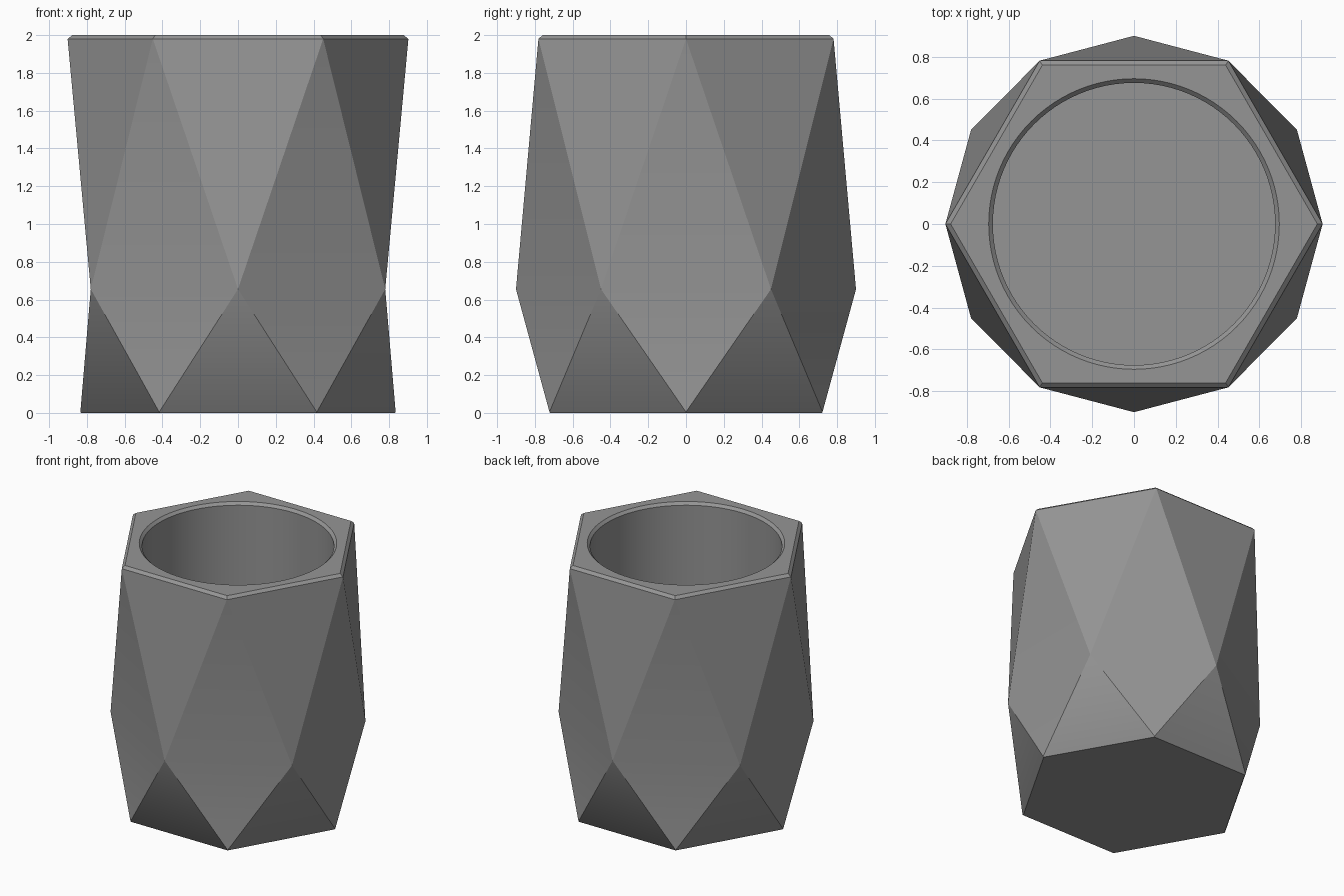
import bpy, bmesh, math

if "Cube" in bpy.data.objects:
    bpy.data.objects.remove(bpy.data.objects["Cube"])

MID_Z, TOP_Z = 0.655, 2.0
FLOOR_Z, BORE_R, LIP = 0.1, 0.675, 0.02

bm = bmesh.new()


def ring(count, radius, z, turn=0.0):
    """Closed ring of vertices around the z axis."""
    return [bm.verts.new((radius * math.cos(turn + 2 * math.pi * i / count),
                          radius * math.sin(turn + 2 * math.pi * i / count), z))
            for i in range(count)]


def loop_edges(verts):
    return [bm.edges.get((v, verts[i - 1])) for i, v in enumerate(verts)]


# Faceted outer shell: three hexagons, the middle one turned by 30 degrees
base = ring(6, 0.835, 0)
waist = ring(6, 0.9, MID_Z, math.radians(30))
rim = ring(6, 0.9, TOP_Z)
for i in range(6):
    j = (i + 1) % 6
    bm.faces.new((base[i], base[j], waist[i]))
    bm.faces.new((waist[i], base[j], waist[j]))
    bm.faces.new((rim[j], rim[i], waist[i]))
    bm.faces.new((rim[j], waist[i], waist[j]))
bm.faces.new(base[::-1])
top = bm.faces.new(rim)

# Chamfers on the rim and a tiny one on the base
for verts, size in ((rim, 0.02), (base, 0.005)):
    bmesh.ops.bevel(bm, geom=loop_edges(verts), offset=size, segments=1,
                    affect='EDGES', clamp_overlap=True)

# Open the top face
bm.faces.ensure_lookup_table()
top = max(bm.faces, key=lambda f: f.calc_center_median().z)
rim_edges = list(top.edges)
bmesh.ops.delete(bm, geom=[top], context='FACES_ONLY')

# Round bore with chamfered lip and flat floor
N = 96
rings = [ring(N, BORE_R + LIP, TOP_Z), ring(N, BORE_R, TOP_Z - LIP), ring(N, BORE_R, FLOOR_Z)]
for a, b in zip(rings, rings[1:]):
    for i in range(N):
        j = (i + 1) % N
        bm.faces.new((a[i], a[j], b[j], b[i]))
bm.faces.new(rings[-1])

# Flat rim between hexagon and bore
bmesh.ops.triangle_fill(bm, edges=rim_edges + loop_edges(rings[0]),
                        use_beauty=True, normal=(0, 0, 1))
bmesh.ops.recalc_face_normals(bm, faces=bm.faces)

mesh = bpy.data.meshes.new("faceted_cup")
bm.to_mesh(mesh)
bm.free()
cup = bpy.data.objects.new("faceted_cup", mesh)
bpy.context.collection.objects.link(cup)

grey = bpy.data.materials.new("mid grey")
grey.diffuse_color = (0.3, 0.3, 0.3, 1)
grey.use_nodes = True
grey.node_tree.nodes["Principled BSDF"].inputs["Base Color"].default_value = grey.diffuse_color
mesh.materials.append(grey)

bpy.context.view_layer.objects.active = cup
cup.select_set(True)
bpy.ops.object.shade_smooth_by_angle(angle=math.radians(30))
